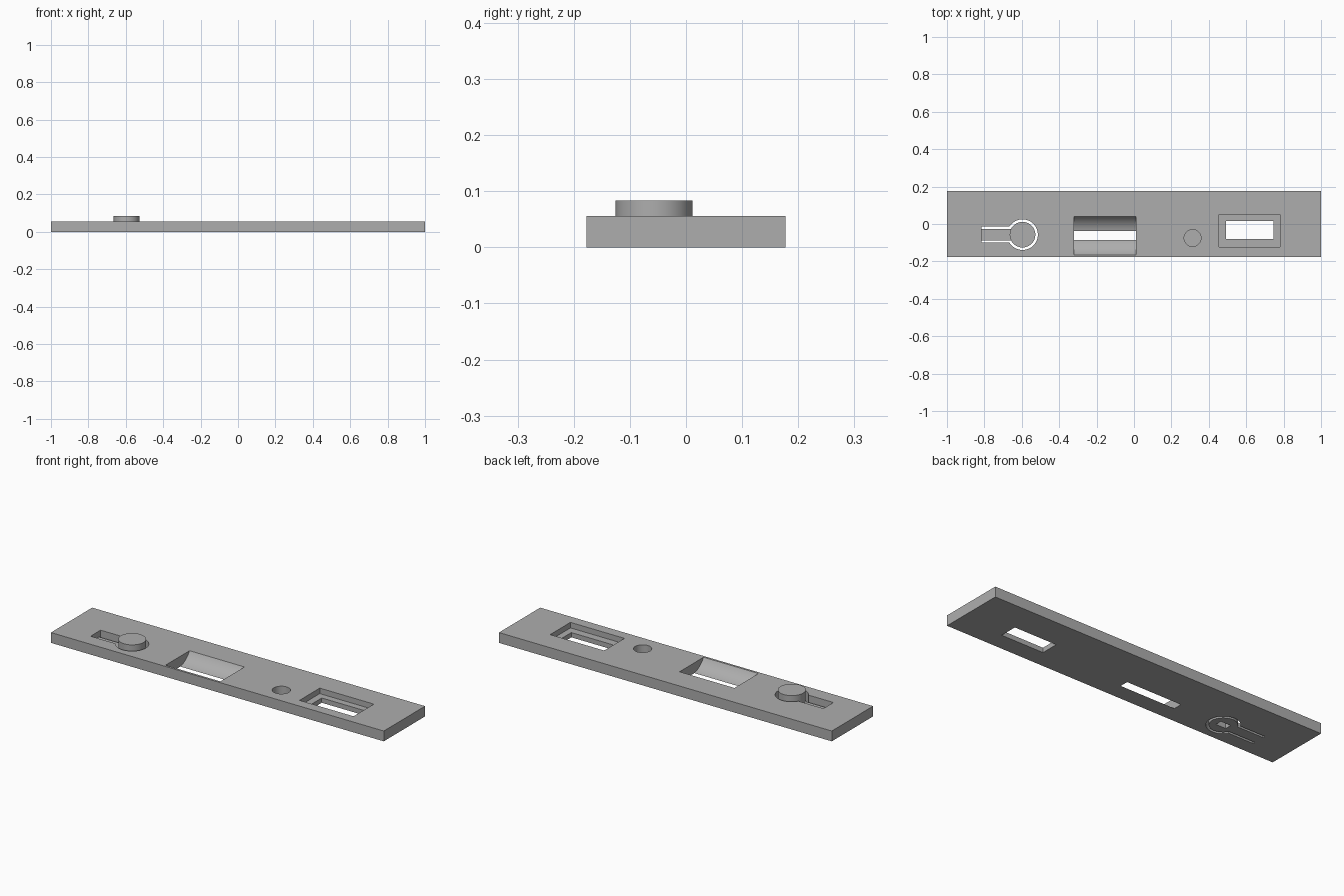
import bpy

cube = bpy.data.objects.get("Cube")
if cube:
    bpy.data.objects.remove(cube, do_unlink=True)

grey = bpy.data.materials.new("light grey")
grey.use_nodes = True
colour = (0.42, 0.42, 0.42, 1)
grey.diffuse_color = colour
grey.node_tree.nodes["Principled BSDF"].inputs["Base Color"].default_value = colour

TOP = 0.056      # plate thickness
OVER = 0.1       # height past the surface for cutters


def box(name, x, y, z):
    """Box from (min, max) ranges."""
    centre = [(a + b) / 2 for a, b in (x, y, z)]
    bpy.ops.mesh.primitive_cube_add(size=1, location=centre)
    ob = bpy.context.object
    ob.name = name
    ob.scale = [b - a for a, b in (x, y, z)]
    bpy.ops.object.transform_apply(location=True, rotation=True, scale=True)
    ob.data.materials.append(grey)
    return ob


def cylinder(name, radius, x, y, z):
    """Upright cylinder over the z range."""
    bpy.ops.mesh.primitive_cylinder_add(
        vertices=64, radius=radius, depth=z[1] - z[0], location=(x, y, sum(z) / 2))
    ob = bpy.context.object
    ob.name = name
    bpy.ops.object.transform_apply(location=True, rotation=True, scale=True)
    ob.data.materials.append(grey)
    return ob


def combine(target, other, operation="DIFFERENCE"):
    """Apply a boolean and remove the second object."""
    mod = target.modifiers.new("boolean", "BOOLEAN")
    mod.operation = operation
    mod.solver = "EXACT"
    mod.object = other
    bpy.context.view_layer.objects.active = target
    bpy.ops.object.modifier_apply(modifier=mod.name)
    bpy.data.objects.remove(other, do_unlink=True)


def smooth(ob):
    bpy.ops.object.select_all(action="DESELECT")
    ob.select_set(True)
    bpy.context.view_layer.objects.active = ob
    bpy.ops.object.shade_smooth_by_angle(angle=0.5)


# Base plate
plate = box("plate", (-1, 1), (-0.177, 0.177), (0, TOP))

# Stepped window: wide recess, then a smaller through opening
combine(plate, box("window_recess", (0.455, 0.78), (-0.122, 0.052), (0.026, OVER)))
combine(plate, box("window_opening", (0.492, 0.745), (-0.08, 0.016), (-OVER, OVER)))

# Blind round hole
combine(plate, cylinder("round_hole", 0.045, 0.313, -0.075, (0.012, OVER)))

# Curved trough that breaks through the underside
bpy.ops.mesh.primitive_cylinder_add(
    vertices=128, radius=0.12, depth=0.33,
    location=(-0.155, -0.062, 0.1176), rotation=(0, 1.5707963, 0))
trough = bpy.context.object
trough.name = "trough"
bpy.ops.object.transform_apply(location=True, rotation=True, scale=True)
trough.data.materials.append(grey)
combine(plate, trough)

# Keyhole gap around the latch
BX, BY, END = -0.596, -0.057, -0.816
combine(plate, cylinder("gap_round", 0.082, BX, BY, (-OVER, OVER)))
combine(plate, box("gap_slot", (END, BX), (BY - 0.043, BY + 0.043), (-OVER, OVER)))
smooth(plate)

# Springy latch: round button on a thin arm, with a pocket underneath
latch = cylinder("latch_button", 0.0685, BX, BY, (0, 0.083))
combine(latch, box("arm", (END, BX), (BY - 0.03, BY + 0.03), (0, 0.024)), "UNION")
combine(latch, box("pocket", (BX - 0.03, BX + 0.03), (BY - 0.018, BY + 0.018), (-OVER, 0.03)))
smooth(latch)
